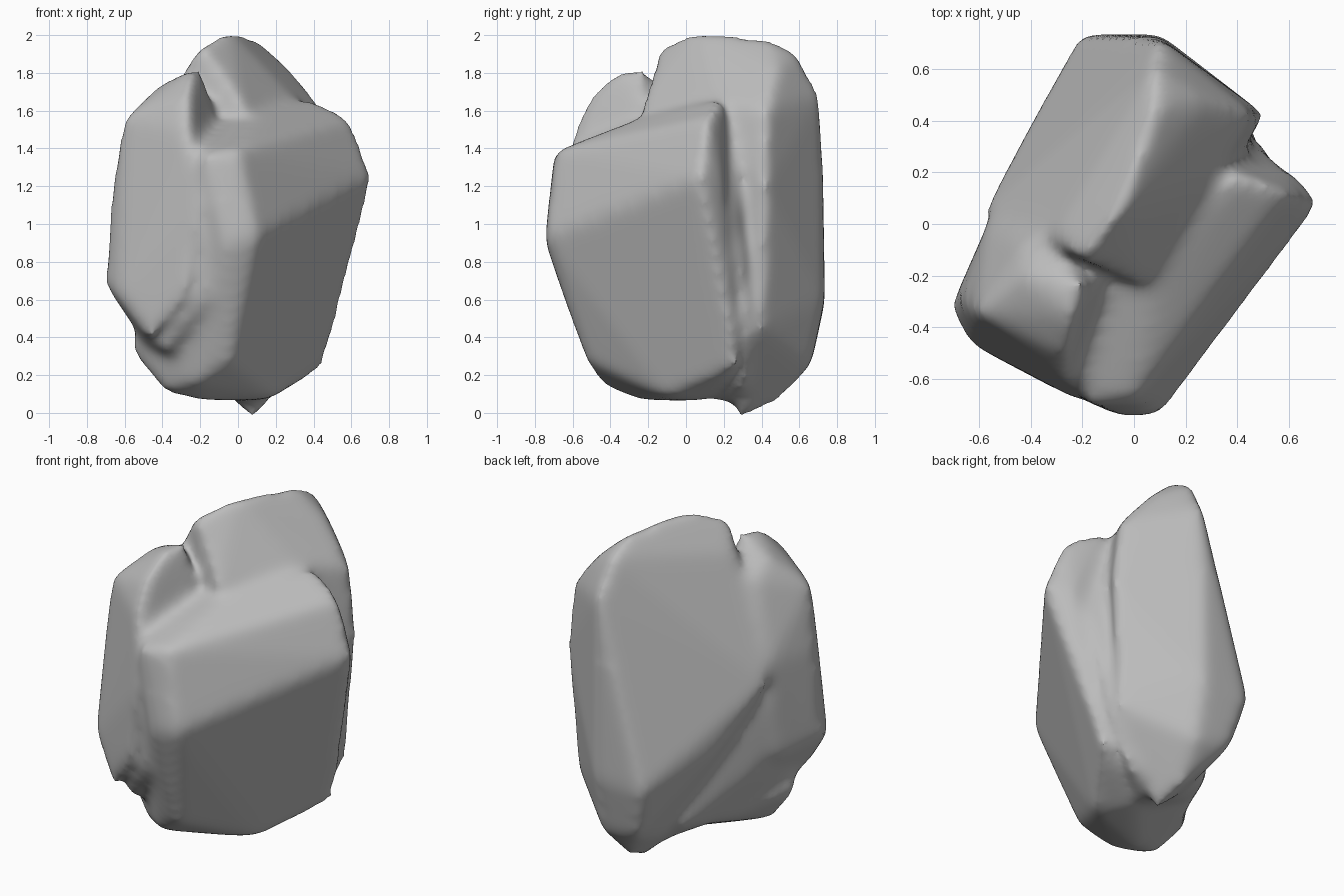
import bpy
import bmesh

cube = bpy.data.objects.get("Cube")
if cube:
    bpy.data.objects.remove(cube, do_unlink=True)

stone = bpy.data.materials.new("grey_stone")
stone.use_nodes = True
grey = (0.5, 0.5, 0.5, 1)
stone.diffuse_color = grey
stone.node_tree.nodes["Principled BSDF"].inputs["Base Color"].default_value = grey


def add_hull(bm, corners):
    """Add one closed chunk of rock spanned by its corner points."""
    part = bmesh.new()
    for c in corners:
        part.verts.new(c)
    bmesh.ops.convex_hull(part, input=part.verts)
    loose = [v for v in part.verts if not v.link_faces]
    bmesh.ops.delete(part, geom=loose, context='VERTS')
    bmesh.ops.recalc_face_normals(part, faces=part.faces)
    temp = bpy.data.meshes.new("chunk")
    part.to_mesh(temp)
    part.free()
    bm.from_mesh(temp)
    bpy.data.meshes.remove(temp)


# Broad block with the flat slanted side
slab = [(-.18, -.7, 1.37), (0, -.69, 1.39), (.1, -.2, 1.58), (.4, .2, 1.67),
        (.6, .12, 1.56), (-.15, -.25, 1.53), (.1, -.745, .93), (-.06, -.75, .9),
        (.72, .08, 1.25), (.61, .2, 1.2), (-.04, -.53, .27), (-.22, -.45, .15),
        (-.4, -.3, .11), (-.58, -.24, .34), (.2, -.1, .08), (.46, .28, .24),
        (.08, .1, .06), (-.2, -.22, .06), (-.3, .1, .2)]
# Tall rear block, tapering to the foot
peak = [(-.31, -.06, 1.79), (-.2, -.14, 1.95), (.03, -.24, 1.62), (-.05, .06, 2.03),
        (.08, .44, 1.99), (.08, .6, 1.91), (.28, .48, 1.82), (.46, .43, 1.6),
        (.3, .15, 1.66), (-.59, .04, 1.1), (-.43, .31, .75), (-.21, .735, .58),
        (.1, .735, .6), (.1, .72, 1.68), (.51, .42, 1.2), (.45, .4, .45),
        (.09, .28, -.05), (-.14, .67, .28), (.1, .66, .25), (.05, .48, .05),
        (-.1, .3, .13)]
# Side lobe with the undercut base
lobe = [(-.61, -.35, 1.56), (-.42, -.2, 1.74), (-.2, -.22, 1.83), (-.23, -.36, 1.82),
        (-.26, -.52, 1.68), (-.27, -.6, 1.5), (-.67, -.3, 1.2), (-.71, -.32, .68),
        (-.64, -.46, .62), (-.46, -.55, .38), (-.28, -.65, .6), (-.2, -.69, 1.1),
        (-.57, 0, 1.2), (-.57, -.06, .6), (-.52, -.3, .4), (-.42, -.05, 1.64),
        (-.12, -.22, 1.62)]
# Inner mass that fills the seams between the blocks
core = [(.54, .26, 1.05), (.51, .31, .75), (.47, .35, .4), (.38, .27, 1.5),
        (.3, .32, .13), (-.56, -.02, 1), (-.5, -.04, 1.4), (-.53, -.02, .62),
        (-.22, -.14, 1.66), (-.15, -.69, 1.05), (-.17, -.65, .6), (-.2, -.62, 1.38),
        (-.55, -.28, .4), (-.4, -.5, .33), (-.46, .06, .5), (-.3, .14, .22),
        (-.22, .36, .24), (.1, .18, .05), (0, .3, .07)]

bm = bmesh.new()
for corners in (slab, peak, lobe, core):
    add_hull(bm, corners)
mesh = bpy.data.meshes.new("boulder")
bm.to_mesh(mesh)
bm.free()
mesh.materials.append(stone)
rock = bpy.data.objects.new("boulder", mesh)
bpy.context.collection.objects.link(rock)

# Fuse the chunks and wear down their edges
fuse = rock.modifiers.new("fuse", 'REMESH')
fuse.mode = 'VOXEL'
fuse.voxel_size = 0.025
fuse.use_smooth_shade = True
wear = rock.modifiers.new("wear", 'SMOOTH')
wear.factor = 0.5
wear.iterations = 28
